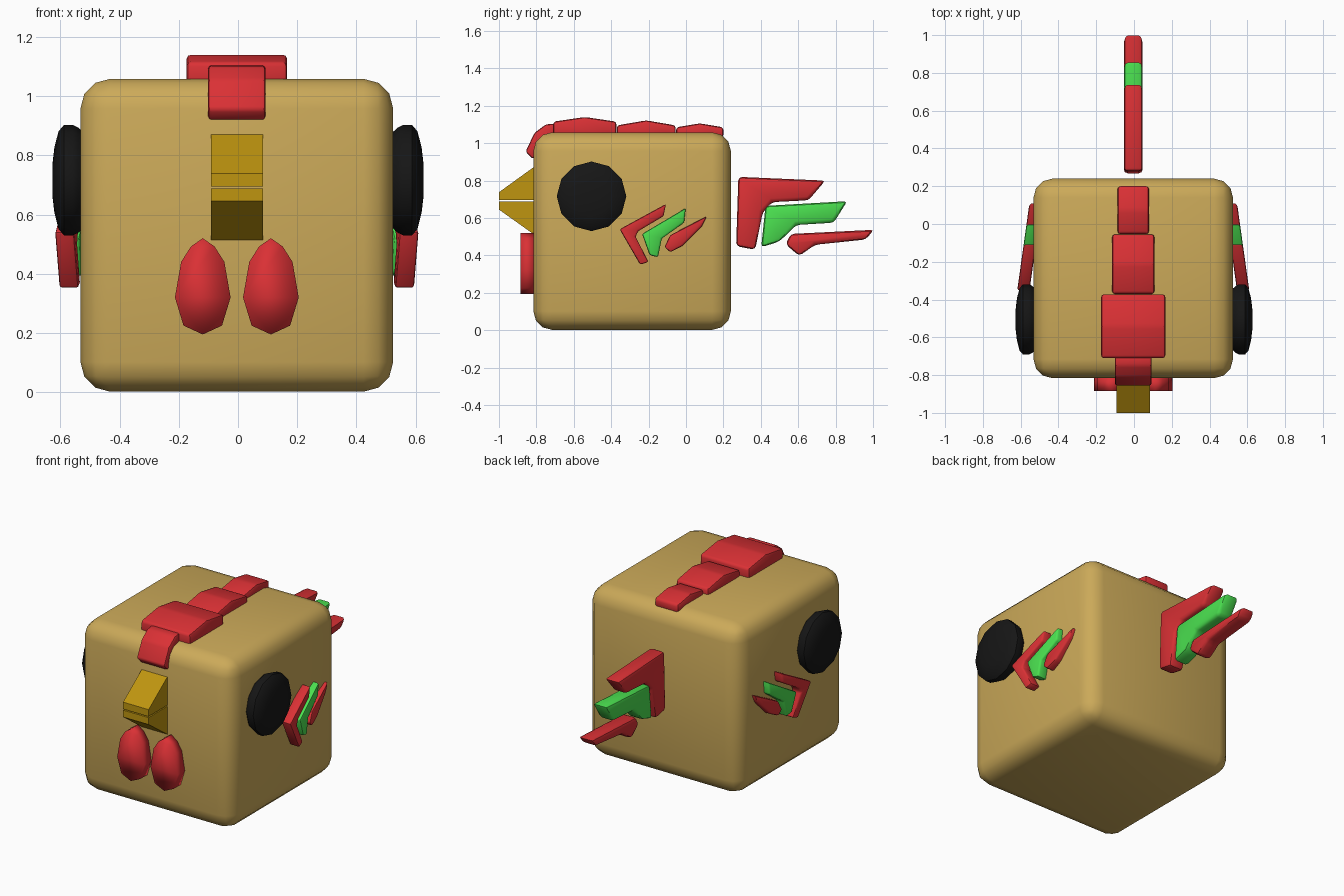
import bpy, bmesh, math
from mathutils import Vector

if "Cube" in bpy.data.objects:
    bpy.data.objects.remove(bpy.data.objects["Cube"])

CX = -0.004  # slight sideways offset of the body


def material(name, rgb):
    m = bpy.data.materials.new(name)
    m.diffuse_color = (*rgb, 1)
    m.use_nodes = True
    m.node_tree.nodes["Principled BSDF"].inputs["Base Color"].default_value = m.diffuse_color
    return m


TAN = material("tan", (0.60, 0.40, 0.10))
RED = material("red", (0.70, 0.03, 0.035))
GREEN = material("green", (0.07, 0.75, 0.08))
GOLD = material("gold", (0.52, 0.30, 0.005))
BLACK = material("black", (0.008, 0.008, 0.008))


def finish(bm, name, mat, angle=40, mirror=False, x=CX):
    bmesh.ops.recalc_face_normals(bm, faces=bm.faces)
    me = bpy.data.meshes.new(name)
    bm.to_mesh(me)
    bm.free()
    me.materials.append(mat)
    ob = bpy.data.objects.new(name, me)
    ob.location.x = x
    bpy.context.collection.objects.link(ob)
    if angle:
        bpy.ops.object.select_all(action='DESELECT')
        ob.select_set(True)
        bpy.context.view_layer.objects.active = ob
        bpy.ops.object.shade_smooth_by_angle(angle=math.radians(angle))
    if mirror:
        ob.modifiers.new("mirror", 'MIRROR').use_mirror_merge = False
    return ob


def bevel(bm, width, segments):
    bmesh.ops.bevel(bm, geom=bm.edges[:], offset=width, segments=segments,
                    profile=0.5, affect='EDGES', clamp_overlap=True)


def prism(name, pts, lo, hi, mat, width=0.0, shear=0.0, axis='x', **kw):
    """Extrude an outline: (y, z) along x, or (x, z) along y."""
    bm = bmesh.new()
    place = (lambda p, d: (d, p[0], p[1])) if axis == 'x' else (lambda p, d: (p[0], d, p[1]))
    face = bm.faces.new([bm.verts.new(place(p, lo)) for p in pts])
    new = bmesh.ops.extrude_face_region(bm, geom=[face])['geom']
    step = Vector(place((0, 0), hi - lo))
    bmesh.ops.translate(bm, vec=step, verts=[v for v in new if isinstance(v, bmesh.types.BMVert)])
    bmesh.ops.recalc_face_normals(bm, faces=bm.faces)
    if width:
        bevel(bm, width, 2)
    for v in bm.verts:
        v.co.x += shear * v.co.y
    return finish(bm, name, mat, **kw)


# Rounded cube body
bm = bmesh.new()
bmesh.ops.create_cube(bm, size=1.056)
bevel(bm, 0.1, 3)
bmesh.ops.translate(bm, vec=(0, -0.288, 0.53), verts=bm.verts)
finish(bm, "body", TAN)

# Domed twelve-sided eyes
bm = bmesh.new()
prof = [(0.52, 0.16), (0.54, 0.178), (0.557, 0.186), (0.588, 0.186),
        (0.606, 0.165), (0.620, 0.11), (0.627, 0.05), (0.627, 0)]
vs = [bm.verts.new((x, -0.505, 0.716 + r)) for x, r in prof]
es = [bm.edges.new(pair) for pair in zip(vs, vs[1:])]
bmesh.ops.spin(bm, geom=vs + es, cent=(0, -0.505, 0.716), axis=(1, 0, 0),
               angle=2 * math.pi, steps=12)
bmesh.ops.remove_doubles(bm, verts=bm.verts, dist=1e-4)
bmesh.ops.holes_fill(bm, edges=bm.edges, sides=0)
finish(bm, "eyes", BLACK, mirror=True, x=0)

# Beak halves
prism("upper_beak", [(-0.81, 0.875), (-1, 0.738), (-1, 0.695), (-0.81, 0.695)],
      -0.088, 0.088, GOLD, angle=0)
prism("lower_beak", [(-0.81, 0.688), (-1, 0.688), (-1, 0.645), (-0.81, 0.51)],
      -0.088, 0.088, GOLD, angle=0)

# Wattles
half = [(0.04, 0.492), (0.073, 0.44), (0.094, 0.32), (0.065, 0.225)]
outline = [(0, 0.52)] + half + [(0, 0.195)] + [(-x, z) for x, z in reversed(half)]
prism("wattles", [(x + 0.115, z) for x, z in outline], -0.885, -0.81, RED,
      axis='y', angle=180, mirror=True)

# Comb: front flap, then three shrinking plates along the top
prism("comb_front", [(-0.70, 1.03), (-0.70, 1.105), (-0.75, 1.10), (-0.81, 1.055),
                     (-0.858, 0.955), (-0.82, 0.915), (-0.78, 0.96)],
      -0.097, 0.097, RED, width=0.012)
for i, (y0, y1, w, edge, peak) in enumerate([(-0.71, -0.372, 0.17, 1.115, 1.14),
                                             (-0.37, -0.055, 0.112, 1.095, 1.122),
                                             (-0.053, 0.2, 0.083, 1.085, 1.106)]):
    prism(f"comb_plate_{i + 1}", [(y0, 1.03), (y0, edge), ((y0 + y1) / 2, peak),
                                  (y1, edge), (y1, 1.03)], -w, w, RED, width=0.015)

# Tail feathers
tail = [("tail_top", RED, [(0.28, 0.82), (0.745, 0.80), (0.655, 0.695), (0.46, 0.685),
                           (0.41, 0.63), (0.37, 0.43), (0.268, 0.45)]),
        ("tail_middle", GREEN, [(0.425, 0.665), (0.862, 0.69), (0.79, 0.575), (0.59, 0.563),
                                (0.50, 0.475), (0.402, 0.443)]),
        ("tail_bottom", RED, [(0.56, 0.515), (1.005, 0.537), (0.96, 0.485), (0.69, 0.457),
                              (0.605, 0.397), (0.532, 0.46)])]
for name, mat, pts in tail:
    prism(name, pts, -0.05, 0.05, mat, width=0.02)

# Wing feathers on both sides, leaning into the body towards the back
wing = [("wing_front", RED, [(-0.355, 0.54), (-0.107, 0.675), (-0.12, 0.61), (-0.255, 0.53),
                             (-0.27, 0.50), (-0.20, 0.365), (-0.245, 0.35)]),
        ("wing_middle", GREEN, [(-0.235, 0.515), (-0.002, 0.653), (-0.01, 0.575), (-0.13, 0.49),
                                (-0.15, 0.39), (-0.195, 0.402)]),
        ("wing_back", RED, [(-0.085, 0.508), (0.112, 0.61), (0.085, 0.555), (-0.02, 0.45),
                            (-0.085, 0.417), (-0.115, 0.445)])]
for name, mat, pts in wing:
    prism(name, pts, 0.50, 0.565, mat, width=0.01, shear=-0.14, mirror=True)
